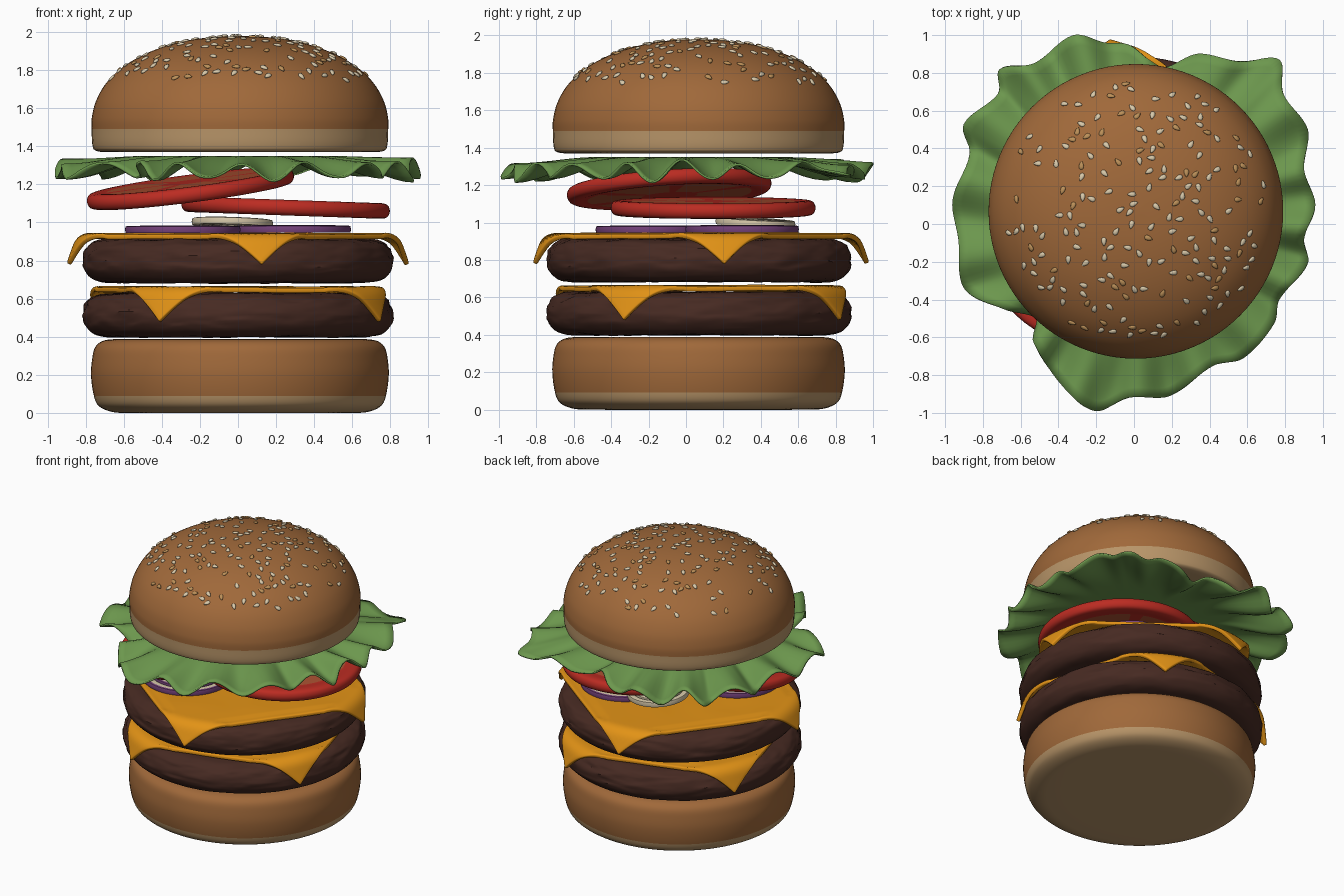
import bpy, bmesh, math, random
from mathutils import Vector, Matrix, noise

if "Cube" in bpy.data.objects:
    bpy.data.objects.remove(bpy.data.objects["Cube"])

random.seed(4)
CX, CY = 0.01, 0.067          # stack axis


def material(name, rgb):
    m = bpy.data.materials.new(name)
    m.diffuse_color = (*rgb, 1)
    m.use_nodes = True
    m.node_tree.nodes["Principled BSDF"].inputs["Base Color"].default_value = m.diffuse_color
    return m


BUN = material("toasted_bun", (0.35, 0.14, 0.042))
CREAM = material("pale_bun", (0.48, 0.30, 0.14))
PATTY = material("grilled_meat", (0.062, 0.023, 0.016))
CHEESE = material("cheese_orange", (0.76, 0.29, 0.008))
LEAF = material("lettuce_green", (0.15, 0.31, 0.075))
TOMATO = material("tomato_red", (0.50, 0.025, 0.016))
FLESH = material("tomato_flesh", (0.42, 0.085, 0.032))
PURPLE = material("onion_purple", (0.18, 0.055, 0.20))
PALE = material("seed_cream", (0.68, 0.58, 0.40))
TAN = material("seed_tan", (0.50, 0.28, 0.10))


def finish(name, bm, mats, rule=None, angle=40):
    """Turn a bmesh into a smooth object; rule(face) picks the material."""
    bmesh.ops.recalc_face_normals(bm, faces=bm.faces)
    for f in bm.faces:
        f.smooth = True
        if rule:
            f.material_index = rule(f)
    me = bpy.data.meshes.new(name)
    bm.to_mesh(me)
    bm.free()
    for m in mats:
        me.materials.append(m)
    me.set_sharp_from_angle(angle=math.radians(angle))
    ob = bpy.data.objects.new(name, me)
    bpy.context.collection.objects.link(ob)
    return ob


def spline(pts, n, closed=False):
    """Chord-scaled Hermite curve through the points."""
    p = [Vector(q) for q in pts]
    k = len(p)
    get = (lambda i: p[i % k]) if closed else (lambda i: p[max(0, min(k - 1, i))])
    out = []
    for i in range(k if closed else k - 1):
        a, b, c, d = (get(i + j) for j in (-1, 0, 1, 2))
        L = (c - b).length
        m1 = (c - a) * L / ((b - a).length + L)
        m2 = (d - b) * L / ((d - c).length + L)
        for s in range(n):
            t = s / n
            out.append(b * (2*t**3 - 3*t**2 + 1) + m1 * (t**3 - 2*t**2 + t)
                       + c * (3*t**2 - 2*t**3) + m2 * (t**3 - t**2))
    return out if closed else out + [p[-1]]


def lathe(name, profile, mats, rule=None, seg=96, loc=(CX, CY, 0), normal=(0, 0, 1),
          closed=False, wobble=None):
    bm = bmesh.new()
    rings = []
    for r, z in profile:
        ring = []
        for j in range(seg):
            a = 2 * math.pi * j / seg
            v = Vector((r * math.cos(a), r * math.sin(a), z))
            ring.append(bm.verts.new(wobble(v) if wobble else v))
        rings.append(ring)
    n = len(rings)
    for i in range(n if closed else n - 1):
        A, B = rings[i], rings[(i + 1) % n]
        for j in range(seg):
            k = (j + 1) % seg
            bm.faces.new((A[j], A[k], B[k], B[j]))
    bmesh.ops.remove_doubles(bm, verts=bm.verts, dist=1e-5)
    ob = finish(name, bm, mats, rule)
    ob.rotation_mode = 'QUATERNION'
    ob.rotation_quaternion = Vector((0, 0, 1)).rotation_difference(Vector(normal))
    ob.location = loc
    return ob


# Buns, with pale dough at the lower edge
lathe("bottom_bun", spline([(0, 0), (0.62, 0), (0.69, 0.01), (0.745, 0.04), (0.767, 0.09),
                            (0.782, 0.2), (0.775, 0.29), (0.76, 0.345), (0.725, 0.376),
                            (0.66, 0.387), (0, 0.387)], 5),
      [BUN, CREAM], lambda f: int(f.calc_center_median().z < 0.09))
DOME = [(0.779, 1.49), (0.778, 1.55), (0.755, 1.64), (0.70, 1.735), (0.61, 1.82), (0.48, 1.893),
        (0.33, 1.943), (0.17, 1.971), (0, 1.98)]
lathe("top_bun", spline([(0, 1.37), (0.68, 1.37), (0.745, 1.373), (0.771, 1.39)] + DOME, 5),
      [BUN, CREAM], lambda f: int(f.calc_center_median().z < 1.49))


# Sesame seeds scattered over the dome
def dome_z(r):
    for (r1, z1), (r0, z0) in zip(CURVE, CURVE[1:]):
        if r0 <= r <= r1:
            return z0 + (z1 - z0) * (r - r0) / max(r1 - r0, 1e-6)
    return 1.98


CURVE = [tuple(v) for v in spline(DOME[1:], 8)]
bm = bmesh.new()
spots = []
while len(spots) < 185:
    r, a = 0.69 * math.sqrt(random.random()), random.uniform(0, 2 * math.pi)
    p = Vector((r * math.cos(a), r * math.sin(a), dome_z(r)))
    if any((p - q).length < 0.045 for q in spots):
        continue
    spots.append(p)
    slope = (dome_z(r + 0.02) - dome_z(max(r - 0.02, 0))) / 0.04
    nrm = Vector((-slope * math.cos(a), -slope * math.sin(a), 1)).normalized()
    rot = nrm.to_track_quat('Z', 'Y').to_matrix().to_4x4()
    mat = (Matrix.Translation(p + nrm * 0.003) @ rot
           @ Matrix.Rotation(random.uniform(0, 6.28), 4, 'Z') @ Matrix.Diagonal((0.023, 0.013, 0.008, 1)))
    new = bmesh.ops.create_icosphere(bm, subdivisions=2, radius=1)["verts"]
    tint = int(random.random() < 0.25)
    for f in {f for v in new for f in v.link_faces}:
        f.material_index = tint
    for v in new:
        v.co.y *= 1 - 0.45 * v.co.x      # teardrop
        v.co = mat @ v.co
seeds = finish("sesame_seeds", bm, [PALE, TAN])
seeds.location = (CX, CY, 0)


# Patties with a rough, streaky rim
def rough(v):
    q = Vector((v.x * 5, v.y * 5, v.z * 22))
    d = 0.012 * noise.noise(q) + 0.007 * noise.noise(q * 2.3)
    k = min(1, v.xy.length / 0.7)
    return Vector((v.x * (1 + d), v.y * (1 + d), v.z + 0.6 * d * k))


PROFILE = [(0, 0), (0.4, 0), (0.69, 0.0), (0.76, 0.016), (0.803, 0.06), (0.815, 0.115),
           (0.80, 0.175), (0.77, 0.207), (0.71, 0.226), (0.4, 0.228), (0, 0.228)]
for name, z in (("lower_patty", 0.40), ("upper_patty", 0.684)):
    lathe(name, [(r, h + z) for r, h in spline(PROFILE, 5)], [PATTY], seg=160,
          loc=(0, 0.07, 0), wobble=rough)


# Cheese squares whose corners drape over the patties
def cheese(name, top, turn, diag, flat, bend, limit):
    bm = bmesh.new()
    n, half = 56, diag / math.sqrt(2)
    grid = []
    for i in range(n + 1):
        for j in range(n + 1):
            u, w = 2 * i / n - 1, 2 * j / n - 1
            p = Vector((u * half, w * half))
            r, a = p.length, math.atan2(p.y, p.x) + turn
            z = top + 0.004 * noise.noise(Vector((p.x * 4, p.y * 4, top * 9)))
            over = r - flat
            if over > 0:
                ang = min(over / bend, limit)
                rest = over - ang * bend
                r = flat + bend * math.sin(ang) + rest * math.cos(ang)
                z -= bend * (1 - math.cos(ang)) + rest * math.sin(ang)
            elif max(abs(u), abs(w)) > 0.9:
                z -= 0.006
            grid.append(bm.verts.new((r * math.cos(a), r * math.sin(a), z)))
    for i in range(n):
        for j in range(n):
            k = i * (n + 1) + j
            bm.faces.new((grid[k], grid[k + n + 1], grid[k + n + 2], grid[k + 1]))
    ob = finish(name, bm, [CHEESE])
    ob.location = (0, 0.08, 0)
    sol = ob.modifiers.new("thickness", 'SOLIDIFY')
    sol.thickness, sol.offset = 0.026, -1
    bev = ob.modifiers.new("soft_rim", 'BEVEL')
    bev.width, bev.segments, bev.limit_method = 0.007, 2, 'ANGLE'


cheese("lower_cheese", 0.664, math.radians(16), 0.98, 0.745, 0.085, math.radians(74))
cheese("upper_cheese", 0.944, math.radians(53), 1.0, 0.78, 0.09, math.radians(66))


# Onion slices made of nested rings, purple on the outside wall
def onion(name, x, y, z, radius, skin, normal=(0, 0, 1)):
    for i in range(4):
        ro = radius * (1 - 0.24 * i)
        ri, h = ro - radius * 0.17, 0.034 + 0.003 * (i % 2)
        prof = [(ri, 0), (ro, 0), (ro + 0.004, h / 2), (ro, h), (ro - 0.012, h + 0.003), (ri, h)]
        lathe(f"{name}_ring_{i + 1}", prof, [PALE, skin],
              lambda f: int(f.calc_center_median().xy.length > ro - 0.011), seg=64,
              loc=(x, y, z), normal=normal, closed=True)


onion("left_onion", -0.29, -0.18, 0.945, 0.30, PURPLE)
onion("right_onion", 0.29, 0.30, 0.947, 0.30, PURPLE)
onion("small_onion", -0.03, 0.37, 0.982, 0.21, PALE, (0.03, 0.05, 1))


# Tomato slices with seed pockets between the spokes
def pockets(f):
    c = f.calc_center_median()
    r = c.xy.length
    spoke = (math.degrees(math.atan2(c.y, c.x)) % 60) < 11
    return int(0.15 < r < 0.44 and not spoke)


RIM = [(0.45, 0.036), (0.50, 0.041), (0.535, 0.032), (0.548, 0), (0.535, -0.032),
       (0.50, -0.041), (0.45, -0.036)]
FLAT = [0, 0.08, 0.15, 0.22, 0.30, 0.37, 0.44]
SLICE = [(r, 0.036) for r in FLAT] + [tuple(v) for v in spline(RIM, 3)] + [(r, -0.036) for r in FLAT[::-1]]
lathe("lower_tomato", SLICE, [TOMATO, FLESH], pockets, loc=(0.25, 0.145, 1.078), normal=(0.035, 0.0, 1))
lathe("upper_tomato", SLICE, [TOMATO, FLESH], pockets, loc=(-0.25, -0.09, 1.178), normal=(-0.13, -0.065, 1))

# Ruffled lettuce leaf
OUTLINE = [(-.32, 1.0), (-.16, .96), (-.03, .95), (.08, .87), (.16, .83), (.34, .9), (.56, .86), (.77, .87),
           (.79, .69), (.92, .5), (.9, .29), (.96, .1), (.9, -.08), (.92, -.21), (.77, -.4), (.74, -.53),
           (.58, -.71), (.42, -.75), (.19, -.91), (-.03, -.92), (-.2, -.99), (-.34, -.9), (-.53, -.63),
           (-.52, -.5), (-.69, -.45), (-.9, -.34), (-.93, -.08), (-.96, .13), (-.87, .37), (-.9, .53),
           (-.72, .69), (-.71, .82), (-.53, .85)]
edge = spline(OUTLINE, 8, closed=True)
bm = bmesh.new()
rows, count = 18, len(edge)
rings = []
for i in range(1, rows + 1):
    t = i / rows
    s = max(0, (t - 0.5) / 0.5)
    s = s * s * (3 - 2 * s)
    ring = []
    for p in edge:
        a = math.atan2(p.y, p.x)
        wave = (math.sin(17 * a + 1.2 + 0.8 * math.sin(3 * a) + 0.9 * t)
                + 0.7 * noise.noise(Vector((p.x * 6, p.y * 6, t))))
        z = 1.344 - 0.068 * s + 0.042 * s * wave
        ring.append(bm.verts.new((p.x * t, p.y * t, min(z, 1.36))))
    rings.append(ring)
hub = bm.verts.new((0, 0, 1.344))
for j in range(count):
    k = (j + 1) % count
    bm.faces.new((hub, rings[0][j], rings[0][k]))
    for A, B in zip(rings, rings[1:]):
        bm.faces.new((A[j], B[j], B[k], A[k]))
leaf = finish("lettuce", bm, [LEAF], angle=60)
sol = leaf.modifiers.new("thickness", 'SOLIDIFY')
sol.thickness, sol.offset = 0.012, 0
